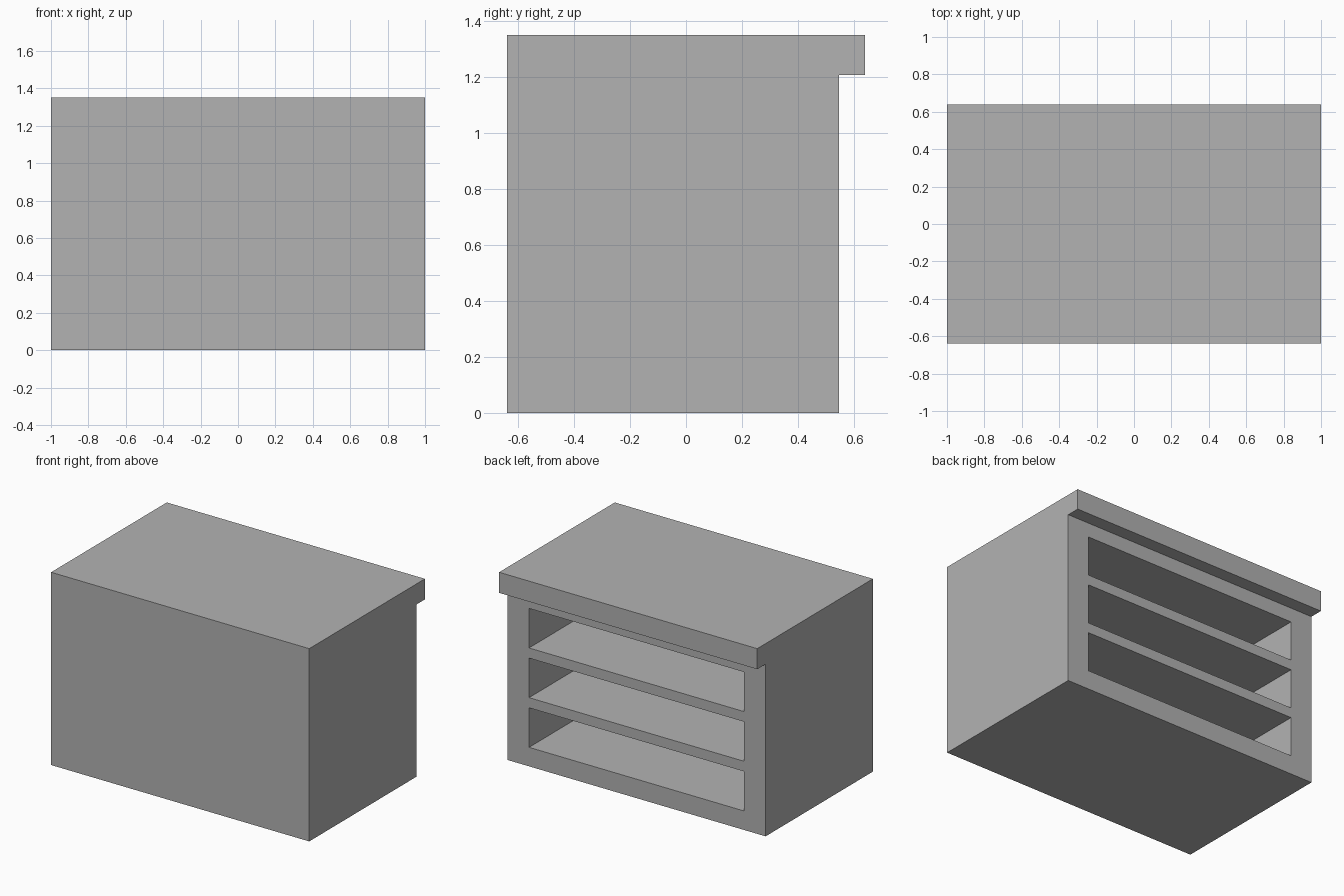
import bpy
import bmesh
from mathutils import Vector

default_cube = bpy.data.objects.get("Cube")
if default_cube:
    bpy.data.objects.remove(default_cube, do_unlink=True)

GREY = (0.448, 0.448, 0.448, 1.0)
grey = bpy.data.materials.new("plain grey")
grey.use_nodes = True
grey.diffuse_color = GREY
grey.node_tree.nodes["Principled BSDF"].inputs["Base Color"].default_value = GREY


def extrude_profile(name, profile, half_width):
    """Extrude a (y, z) outline along x, centred on x = 0."""
    bm = bmesh.new()
    face = bm.faces.new([bm.verts.new((-half_width, y, z)) for y, z in profile])
    result = bmesh.ops.extrude_face_region(bm, geom=[face])
    moved = [g for g in result["geom"] if isinstance(g, bmesh.types.BMVert)]
    bmesh.ops.translate(bm, verts=moved, vec=Vector((2 * half_width, 0, 0)))
    bmesh.ops.recalc_face_normals(bm, faces=bm.faces)
    mesh = bpy.data.meshes.new(name)
    bm.to_mesh(mesh)
    bm.free()
    mesh.materials.append(grey)
    obj = bpy.data.objects.new(name, mesh)
    bpy.context.collection.objects.link(obj)
    return obj


# Cabinet body with the overhanging lip of the top along the back
FRONT, BACK, LIP = -0.64, 0.547, 0.64
TOP, LIP_BOTTOM = 1.35, 1.206
cabinet = extrude_profile("counter_cabinet", [
    (FRONT, 0), (BACK, 0), (BACK, LIP_BOTTOM),
    (LIP, LIP_BOTTOM), (LIP, TOP), (FRONT, TOP)], 1.0)

# Three open shelf compartments cut into the back
INNER_FRONT = FRONT + 0.166
for i in range(3):
    low = 0.133 + 0.348 * i
    high = low + 0.277
    cutter = extrude_profile("shelf_cutter", [
        (INNER_FRONT, low), (BACK + 0.05, low),
        (BACK + 0.05, high), (INNER_FRONT, high)], 0.833)
    cutter.hide_render = True
    cut = cabinet.modifiers.new("shelf_opening", "BOOLEAN")
    cut.operation = "DIFFERENCE"
    cut.solver = "EXACT"
    cut.object = cutter
    bpy.context.view_layer.objects.active = cabinet
    bpy.ops.object.modifier_apply(modifier=cut.name)
    bpy.data.objects.remove(cutter, do_unlink=True)
